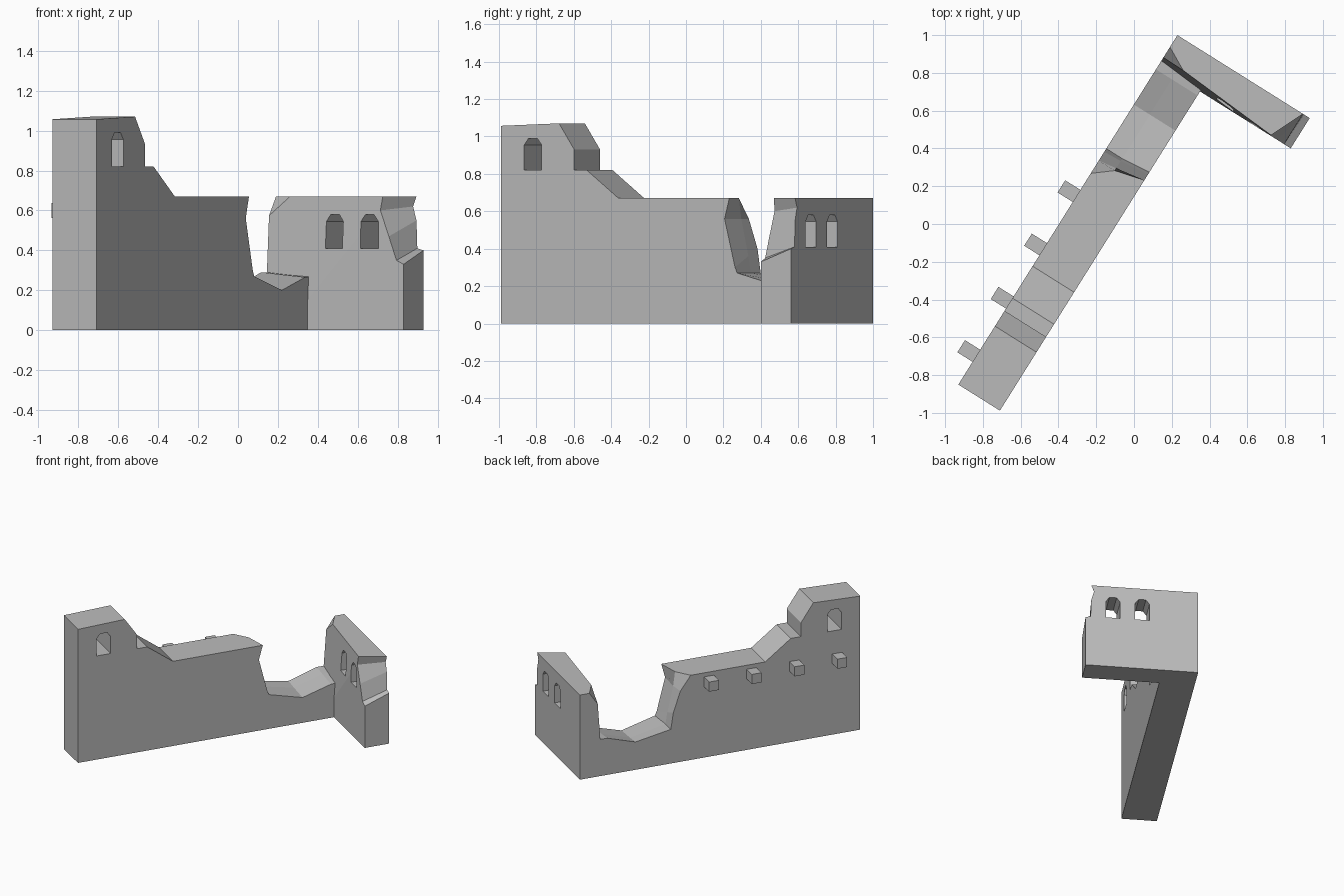
import bpy, bmesh
from mathutils import Vector

cube = bpy.data.objects.get("Cube")
if cube:
    bpy.data.objects.remove(cube, do_unlink=True)

stone = bpy.data.materials.new("grey stone")
stone.use_nodes = True
stone.diffuse_color = (0.5, 0.5, 0.5, 1)
stone.node_tree.nodes["Principled BSDF"].inputs["Base Color"].default_value = (0.5, 0.5, 0.5, 1)

# Plan frame: s runs along the long wall, t runs along the short wall
ORIGIN = Vector((-0.93, -0.85, 0))
ALONG = Vector((0.531, 0.847, 0))
ACROSS = Vector((0.847, -0.531, 0))
UP = Vector((0, 0, 1))


def place(s, t, z):
    return ORIGIN + s * ALONG + t * ACROSS + z * UP


def loft(name, rings, cuts=()):
    """Closed solid through matching rings, optionally trimmed by planes."""
    bm = bmesh.new()
    rows = [[bm.verts.new(place(*p)) for p in ring] for ring in rings]
    bm.faces.new(rows[0])
    bm.faces.new(rows[-1])
    for a, b in zip(rows, rows[1:]):
        for i in range(len(a)):
            j = (i + 1) % len(a)
            bm.faces.new((a[i], a[j], b[j], b[i]))
    for points, keep in cuts:
        a, b, c = (place(*p) for p in points)
        normal = (b - a).cross(c - a).normalized()
        if normal.dot(place(*keep) - a) > 0:
            normal = -normal
        cut = bmesh.ops.bisect_plane(
            bm, geom=bm.verts[:] + bm.edges[:] + bm.faces[:], dist=1e-5,
            plane_co=a, plane_no=normal, clear_outer=True)
        edges = [e for e in bm.edges if e.is_boundary]
        bmesh.ops.holes_fill(bm, edges=edges, sides=0)
    bmesh.ops.recalc_face_normals(bm, faces=bm.faces[:])
    mesh = bpy.data.meshes.new(name)
    bm.to_mesh(mesh)
    bm.free()
    mesh.materials.append(stone)
    obj = bpy.data.objects.new(name, mesh)
    bpy.context.collection.objects.link(obj)
    return obj


def arch(center, bottom, width):
    """Outline of a window with a three-sided arched head."""
    h = width / 2
    return [(center - h, bottom), (center + h, bottom),
            (center + h, bottom + 0.135), (center + h * 0.5, bottom + 0.17),
            (center - h * 0.5, bottom + 0.17), (center - h, bottom + 0.135)]


def carve(wall, cutter):
    cutter.hide_render = True
    mod = wall.modifiers.new("opening", "BOOLEAN")
    mod.operation = "DIFFERENCE"
    mod.solver = "EXACT"
    mod.object = cutter
    bpy.context.view_layer.objects.active = wall
    bpy.ops.object.modifier_apply(modifier=mod.name)
    bpy.data.objects.remove(cutter, do_unlink=True)


# Long wall: stepped tower end, level parapet, ragged breach
stepped = [(0.74, 0.67), (0.54, 0.82), (0.461, 0.82), (0.461, 0.93),
           (0.365, 1.07), (0, 1.057), (0, 0), (2.03, 0)]
breach = {
    0.0: [(2.03, 0.29), (1.97, 0.29), (1.75, 0.22), (1.475, 0.27),
          (1.455, 0.40), (1.40, 0.56), (1.32, 0.67)],
    0.1: [(2.03, 0.28), (1.97, 0.28), (1.75, 0.21), (1.475, 0.27),
          (1.46, 0.36), (1.415, 0.56), (1.40, 0.67)],
    0.26: [(2.03, 0.27), (1.97, 0.265), (1.75, 0.20), (1.49, 0.27),
           (1.476, 0.30), (1.41, 0.56), (1.44, 0.67)],
}
long_wall = loft("long_wall", [[(s, t, z) for s, z in edge + stepped]
                               for t, edge in breach.items()])
carve(long_wall, loft("long_wall_opening", [
    [(s, t, z) for s, z in arch(0.2, 0.82, 0.11)] for t in (-0.1, 0.4)]))

# Short wall: broken end, inner face leaning back, chipped corner
inner = [(0, 0), (0.827, 0), (0.827, 0.33), (0.785, 0.35),
         (0.74, 0.47), (0.69, 0.60), (0.70, 0.67), (0, 0.67)]
outer = [(0, 0), (0.827, 0), (0.827, 0.40), (0.79, 0.41),
         (0.785, 0.55), (0.765, 0.62), (0.785, 0.67), (0, 0.67)]
solid_point = (2.18, 0.4, 0.1)
lean = ((1.995, 0.39, 0.29), (1.995, 0.685, 0.60), (2.04, 0.15, 0.67))
chip = ((2.11, 0, 0.67), (2.045, 0.12, 0.67), (2.042, 0, 0.57))
short_wall = loft("short_wall", [[(s, t, z) for t, z in edge]
                                 for s, edge in ((1.995, inner), (2.184, outer))],
                  [(lean, solid_point), (chip, solid_point)])
for middle in (0.41, 0.625):
    carve(short_wall, loft("short_wall_opening", [
        [(s, t, z) for t, z in arch(middle, 0.41, 0.105)] for s in (1.8, 2.4)]))

# Row of beam ends on the outer face
for i in range(4):
    s = 0.18 + i * 0.333
    loft("beam_end_%d" % (i + 1), [
        [(s + a, t, 0.6 + b) for a, b in
         ((-0.038, -0.038), (0.038, -0.038), (0.038, 0.038), (-0.038, 0.038))]
        for t in (-0.095, 0.02)])
